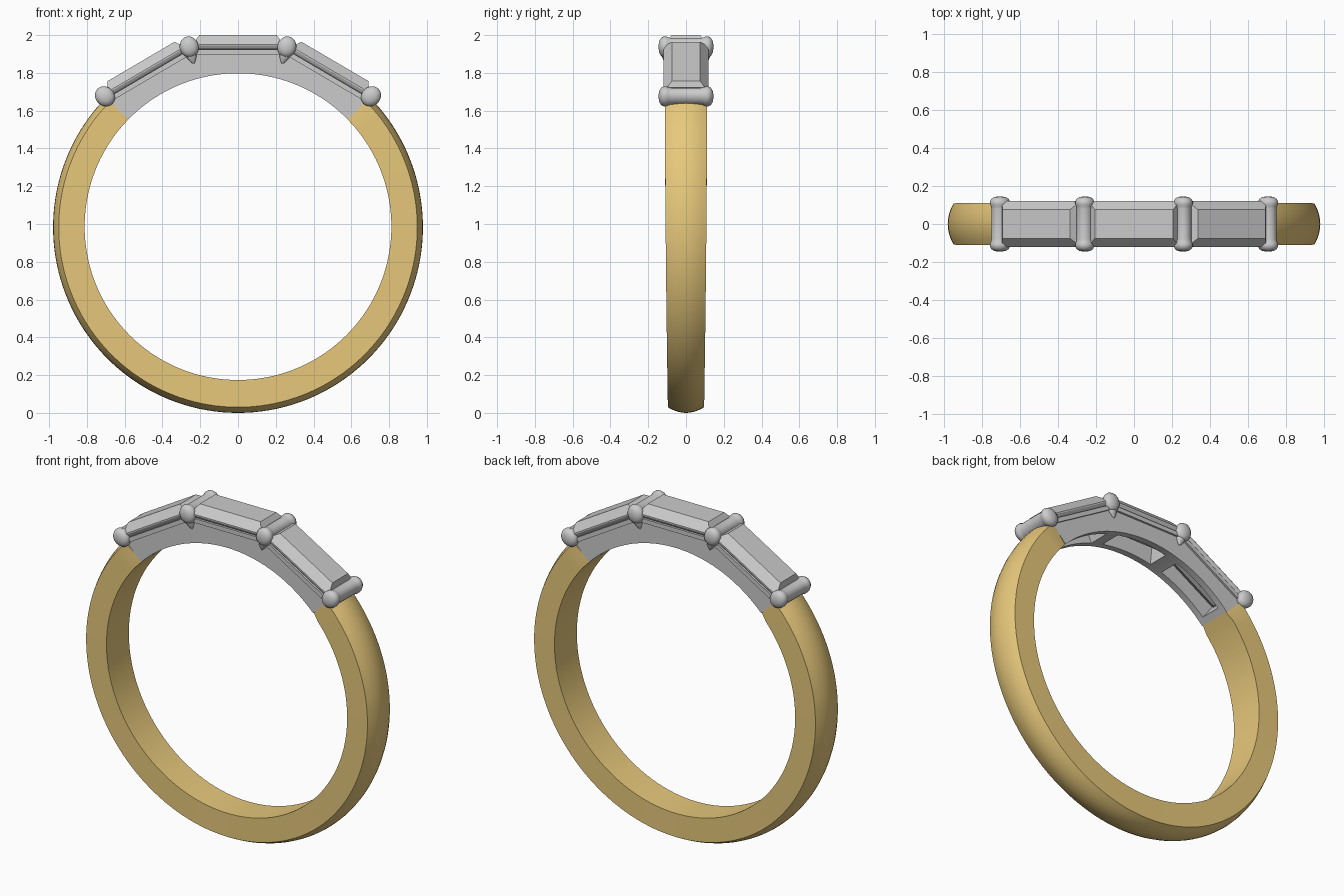
import bpy, bmesh, math
from mathutils import Matrix, Vector

if "Cube" in bpy.data.objects:
    bpy.data.objects.remove(bpy.data.objects["Cube"])

ZC = 0.986               # ring centre height
RI = 0.812               # finger hole radius
STEP = math.radians(30.4)  # angle between neighbouring stones
END = 1.5 * STEP         # where the head meets the band


def at_angle(a):
    """Frame on the ring: local z points outward, local x runs along the ring."""
    return Matrix.Translation((0, 0, ZC)) @ Matrix.Rotation(a, 4, 'Y')


def polar(r, a, y=0):
    return (r * math.sin(a), y, ZC + r * math.cos(a))


def loft(name, rings, matrix=Matrix(), smooth=None, mat=None):
    """Skin matching closed rings of points and cap both ends."""
    bm = bmesh.new()
    rows = [[bm.verts.new(matrix @ Vector(p)) for p in ring] for ring in rings]
    n = len(rows[0])
    for a, b in zip(rows, rows[1:]):
        for i in range(n):
            bm.faces.new((a[i], a[(i + 1) % n], b[(i + 1) % n], b[i]))
    bm.faces.new(rows[0])
    bm.faces.new(rows[-1])
    bmesh.ops.recalc_face_normals(bm, faces=bm.faces)
    me = bpy.data.meshes.new(name)
    bm.to_mesh(me)
    bm.free()
    ob = bpy.data.objects.new(name, me)
    bpy.context.collection.objects.link(ob)
    if mat:
        me.materials.append(mat)
    if smooth:
        activate(ob)
        bpy.ops.object.shade_smooth_by_angle(angle=math.radians(smooth))
    return ob


def activate(ob):
    bpy.ops.object.select_all(action='DESELECT')
    ob.select_set(True)
    bpy.context.view_layer.objects.active = ob


def rect(hx, hy, z):
    return [(-hx, -hy, z), (hx, -hy, z), (hx, hy, z), (-hx, hy, z)]


# Gold band: domed outside, a little narrower at the bottom, pinched at the ends
gold = bpy.data.materials.new("gold")
gold.diffuse_color = (0.80, 0.58, 0.20, 1)
gold.use_nodes = True
gold.node_tree.nodes["Principled BSDF"].inputs["Base Color"].default_value = gold.diffuse_color


def band_section(a, pinch=1.0):
    low = (1 - math.cos(a)) / 2
    w = 0.112 - 0.016 * low ** 2
    ro = 0.978 + 0.008 * low ** 3
    pts = [polar(RI, a, -w * pinch), polar(RI, a, w * pinch)]
    for i in range(9):
        t = 1 - i / 4
        pts.append(polar(ro - 0.03 * t * t, a, w * t))
    return pts


a0, a1 = END + 0.07, 2 * math.pi - END - 0.07
sections = [band_section(a0 + (a1 - a0) * i / 110) for i in range(111)]
sections = [band_section(END, 0.88)] + sections + [band_section(2 * math.pi - END, 0.88)]
loft("band", sections, smooth=30, mat=gold)


# Head: arched gallery and the three-sided seat above it
def flats(dist):
    corner = dist / math.cos(STEP / 2)
    return [(corner, k * STEP) for k in (1.5, 0.5, -0.5, -1.5)]


def extruded(name, profile, hy, bevel=0.0):
    rings = [[polar(r, a, y) for r, a in profile] for y in (-hy, hy)]
    return loft(name, rings, smooth=30)


arc = [(RI, -END + 2 * END * i / 40) for i in range(41)]
gallery = extruded("gallery", arc + flats(0.922), 0.105)
seat = extruded("stone_seat", flats(0.912) + flats(0.938)[::-1], 0.117)

# Windows under each stone
for k in (-1, 0, 1):
    cutter = loft("window_cutter", [rect(0.16, 0.06, 0.7), rect(0.20, 0.075, 1.0)],
                  at_angle(k * STEP))
    cutter.hide_render = True
    for ob in (gallery, seat):
        mod = ob.modifiers.new("window", 'BOOLEAN')
        mod.operation = 'DIFFERENCE'
        mod.solver = 'EXACT'
        mod.object = cutter
        activate(ob)
        bpy.ops.object.modifier_apply(modifier=mod.name)
    bpy.data.objects.remove(cutter)

# Baguette stones: pavilion, girdle, crown and table
for k, side in ((-1, "left"), (0, "centre"), (1, "right")):
    loft("stone_" + side, [
        rect(0.17, 0.015, 0.865),
        rect(0.245, 0.112, 0.945),
        rect(0.245, 0.120, 0.958),
        rect(0.240, 0.120, 0.965),
        rect(0.205, 0.075, 1.014),
    ], at_angle(k * STEP))

# Rounded bars between and beside the stones, thicker at their ends
half = [(0.145, 0.010), (0.141, 0.029), (0.132, 0.043), (0.118, 0.050),
        (0.104, 0.050), (0.092, 0.045), (0.080, 0.043)]
profile = [(-y, r) for y, r in half] + half[::-1]
for k in (-1.5, -0.5, 0.5, 1.5):
    rings = [[(r * math.cos(t), y, 0.986 + 1.12 * r * math.sin(t))
              for t in (2 * math.pi * i / 24 for i in range(24))] for y, r in profile]
    loft("setting_bar", rings, at_angle(k * STEP), smooth=40)

# Small tapered claws below the two inner bars
for k in (-0.5, 0.5):
    for s in (-1, 1):
        rings = [[(r * math.cos(t), s * 0.108 + 0.7 * r * math.sin(t), z)
                  for t in (2 * math.pi * i / 12 for i in range(12))]
                 for z, r in ((0.97, 0.036), (0.93, 0.026), (0.905, 0.012), (0.895, 0.003))]
        loft("claw", rings, at_angle(k * STEP), smooth=40)
